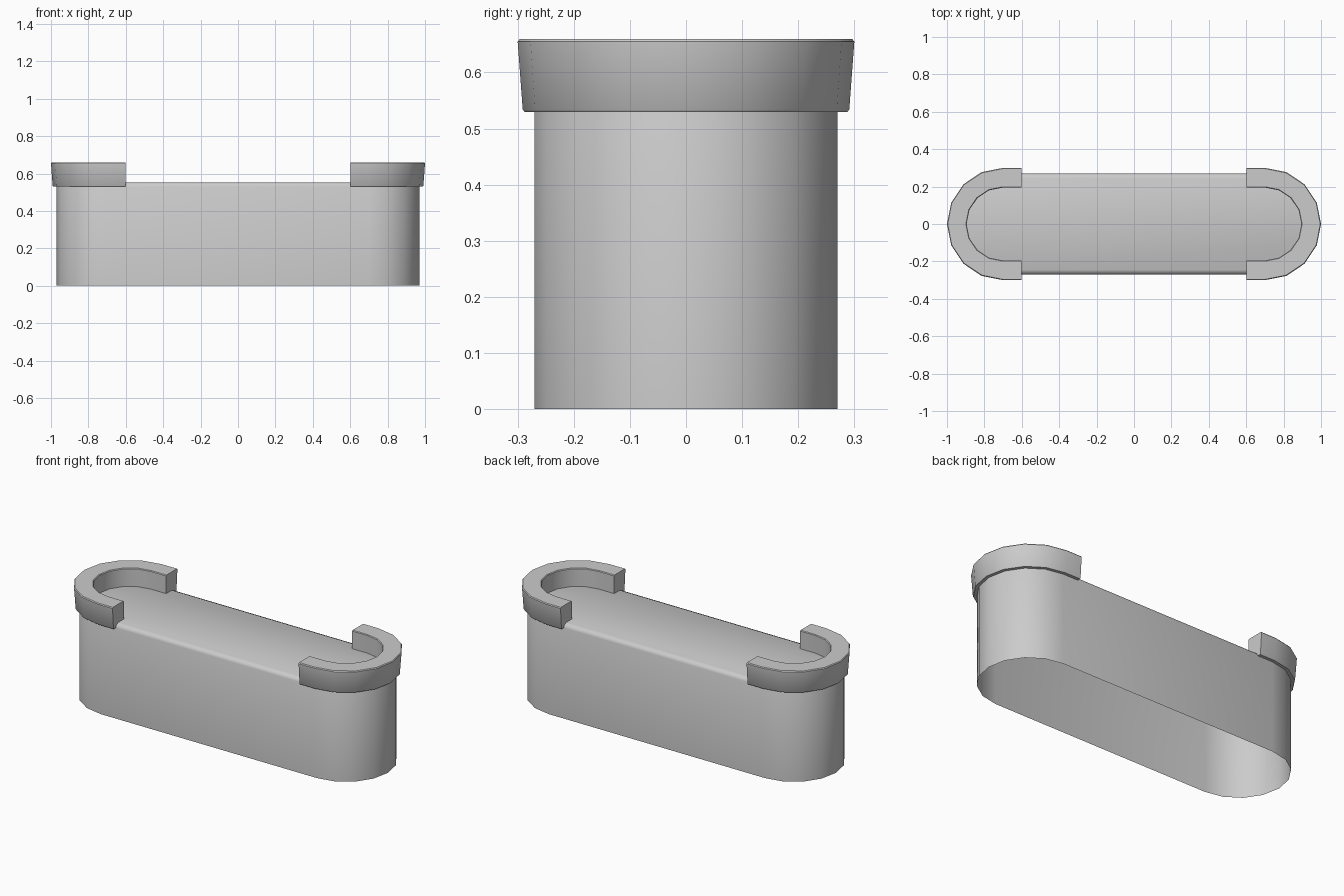
import bpy, bmesh, math

if "Cube" in bpy.data.objects:
    bpy.data.objects.remove(bpy.data.objects["Cube"])

CX = 0.7      # centre of each rounded end
SEG = 8       # sides per half circle


def end_path(r, z, straight_x=None):
    """Half circle at the +x end, optionally with short straight legs."""
    pts = []
    for i in range(SEG + 1):
        a = -math.pi / 2 + math.pi * i / SEG
        pts.append((CX + r * math.cos(a), r * math.sin(a), z))
    if straight_x is not None:
        pts = [(straight_x, -r, z)] + pts + [(straight_x, r, z)]
    return pts


def finish(name, bm, angle):
    me = bpy.data.meshes.new(name)
    bm.to_mesh(me)
    bm.free()
    ob = bpy.data.objects.new(name, me)
    bpy.context.collection.objects.link(ob)
    bpy.ops.object.select_all(action='DESELECT')
    ob.select_set(True)
    bpy.context.view_layer.objects.active = ob
    bpy.ops.object.shade_smooth_by_angle(angle=math.radians(angle))
    return ob


# Body: stadium-shaped shell, open underneath, with a softly rounded top edge
bm = bmesh.new()
loops = []
for r, z in [(0.27, 0), (0.27, 0.53), (0.263, 0.546), (0.245, 0.553)]:
    right = end_path(r, z)
    left = [(-x, -y, h) for x, y, h in right]
    loops.append([bm.verts.new(p) for p in right + left])
n = len(loops[0])
for a, b in zip(loops, loops[1:]):
    for i in range(n):
        j = (i + 1) % n
        bm.faces.new((a[i], a[j], b[j], b[i]))
bm.faces.new(loops[-1])
finish("body", bm, 50)

# End rims: U-shaped collars, slightly flared, mirrored to both ends
bm = bmesh.new()
section = [(0.195, 0.53), (0.288, 0.53), (0.291, 0.534), (0.30, 0.655),
           (0.296, 0.66), (0.199, 0.66), (0.195, 0.656)]
rows = [[bm.verts.new(p) for p in end_path(r, z, 0.602)] for r, z in section]
for k, a in enumerate(rows):
    b = rows[(k + 1) % len(rows)]
    for i in range(len(a) - 1):
        bm.faces.new((a[i], a[i + 1], b[i + 1], b[i]))
bm.faces.new([row[0] for row in rows])
bm.faces.new([row[-1] for row in reversed(rows)])
bmesh.ops.recalc_face_normals(bm, faces=bm.faces[:])
rim = finish("end_rims", bm, 40)
mirror = rim.modifiers.new("mirror", 'MIRROR')
mirror.use_axis = (True, False, False)
